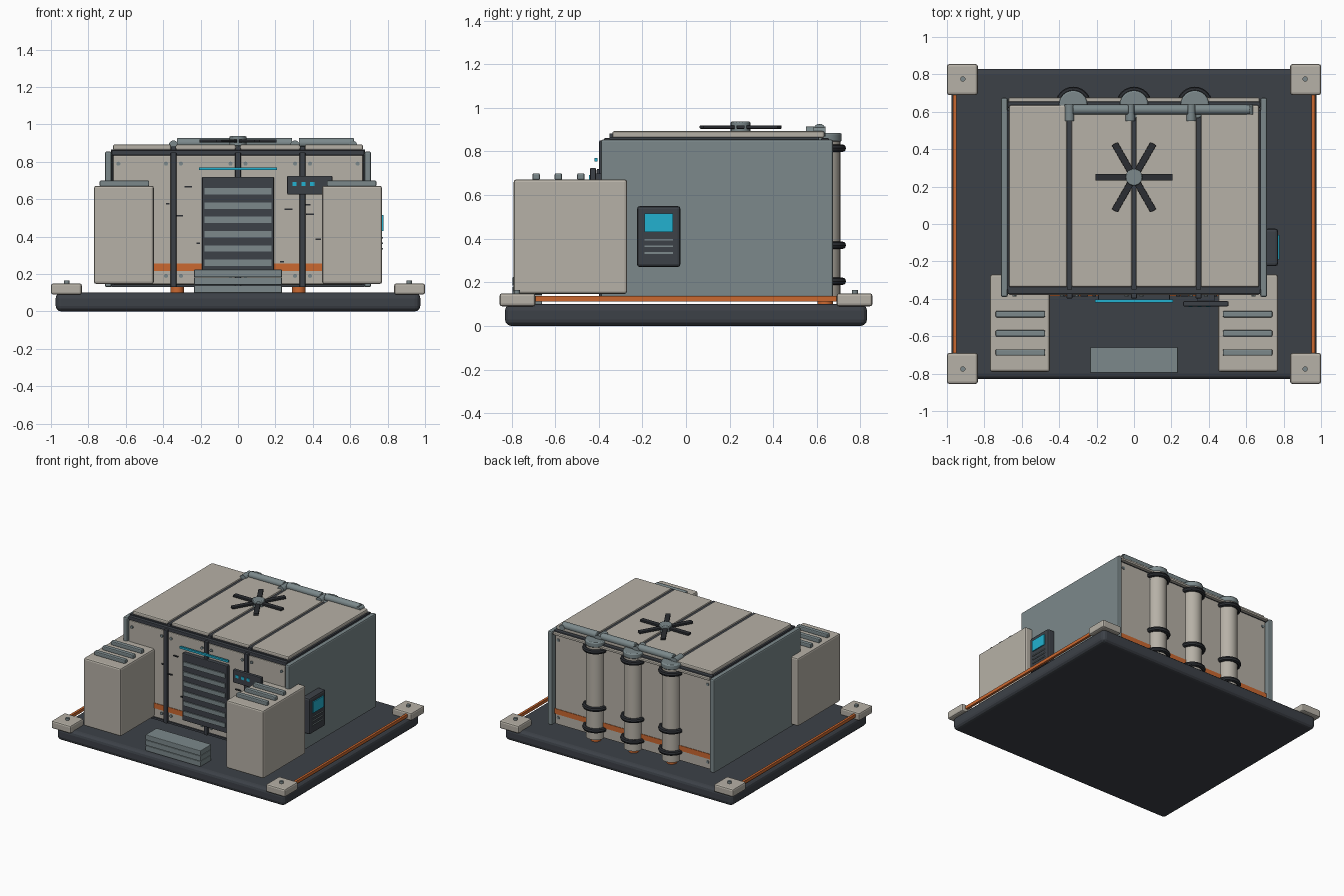
import bpy, math
from mathutils import Vector

if "Cube" in bpy.data.objects:
    bpy.data.objects.remove(bpy.data.objects["Cube"])


def mat(name, r, g, b):
    m = bpy.data.materials.new(name)
    m.diffuse_color = (r, g, b, 1)
    m.use_nodes = True
    m.node_tree.nodes["Principled BSDF"].inputs["Base Color"].default_value = m.diffuse_color
    return m


BEIGE = mat("warm beige", .47, .44, .385)
GREY = mat("blue grey", .20, .25, .26)
DARK = mat("charcoal", .046, .053, .064)
BLACK = mat("near black", .024, .027, .032)
ORANGE = mat("orange", .60, .14, .03)
CYAN = mat("cyan", .016, .44, .63)


def finish(ob, name, m, bevel=0, segs=2):
    ob.name = name
    ob.data.materials.append(m)
    if bevel:
        mod = ob.modifiers.new("bevel", 'BEVEL')
        mod.width, mod.segments = bevel, segs
    return ob


# Box from its min and max extents
def box(name, m, x, y, z, bevel=0, segs=2):
    bpy.ops.mesh.primitive_cube_add(size=1)
    ob = bpy.context.object
    for v in ob.data.vertices:
        v.co = [lim[0] if c < 0 else lim[1] for c, lim in zip(v.co, (x, y, z))]
    return finish(ob, name, m, bevel, segs)


# Cylinder between two points
def rod(name, m, a, b, r, sides=20, bevel=0):
    a, b = Vector(a), Vector(b)
    bpy.ops.mesh.primitive_cylinder_add(vertices=sides, radius=r, depth=(b - a).length, location=(a + b) / 2)
    ob = bpy.context.object
    ob.rotation_euler = (b - a).to_track_quat('Z', 'Y').to_euler()
    bpy.ops.object.shade_smooth_by_angle()
    return finish(ob, name, m, bevel)


def mirror_x(lo, hi, s):
    return (lo, hi) if s > 0 else (-hi, -lo)


# Foundation slab with corner pads, bolts and side rails
box("foundation", DARK, (-.975, .975), (-.83, .83), (0, .1), .03, 3)
for s in (-1, 1):
    for t in (-1, 1):
        box("corner_pad", BEIGE, mirror_x(.835, 1, s), mirror_x(.69, .855, t), (.09, .15), .012)
        rod("corner_bolt", GREY, (s * .915, t * .775, .15), (s * .915, t * .775, .166), .014, 12)
    box("side_rail", ORANGE, mirror_x(.95, .968, s), (-.69, .69), (.113, .137))

# Hall: core, side walls and eaves
box("hall_core", DARK, (-.68, .68), (-.35, .61), (.135, .867))
for s in (-1, 1):
    box("side_wall", GREY, mirror_x(.675, .712, s), (-.39, .675), (.13, .855), .01)
for y in ((-.375, -.335), (.62, .655)):
    box("eave_beam", DARK, (-.675, .675), y, (.835, .862), .005)
box("front_sill", DARK, (-.675, .675), (-.385, -.33), (.13, .145))
box("back_gutter", BEIGE, (-.67, .67), (.65, .675), (.835, .852), .005)

# Wall and roof panels with bolts, in four bays
edges = [-.68, -.345, 0, .345, .68]
for a, b in zip(edges, edges[1:]):
    x = (a + .012, b - .012)
    box("front_panel", BEIGE, x, (-.38, -.34), (.145, .835), .006)
    box("back_panel", BEIGE, x, (.60, .645), (.135, .838), .006)
    box("roof_panel", BEIGE, x, (-.338, .635), (.862, .893), .009)
    for bx in (x[0] + .028, x[1] - .028):
        for bz in (.19, .79):
            rod("front_panel_bolt", GREY, (bx, -.376, bz), (bx, -.388, bz), .011, 10)
            rod("back_panel_bolt", GREY, (bx, .64, bz), (bx, .652, bz), .011, 10)
box("front_stripe", ORANGE, (-.672, .672), (-.384, -.376), (.215, .255))
box("back_stripe", ORANGE, (-.672, .672), (.641, .649), (.215, .255))
for x in edges[1:-1]:
    box("front_rib", DARK, (x - .015, x + .015), (-.398, -.34), (.13, .85), .004)
    box("roof_seam", DARK, (x - .013, x + .013), (-.35, .635), (.85, .882))

# Shutter door with slats, light strip and step
box("door", DARK, (-.192, .192), (-.41, -.35), (.2, .72), .006)
for i in range(6):
    z = .26 + i * .0765
    box("door_slat", GREY, (-.18, .18), (-.418, -.40), (z - .017, z + .017))
box("door_light", CYAN, (-.208, .208), (-.42, -.405), (.755, .77))
for i in range(3):
    box("entry_step", GREY, (-.235, .235), (-.795, -.66), (.1 + i * .042, .14 + i * .042), .004)

# Status display beside the door
box("display", DARK, (.263, .505), (-.44, -.413), (.625, .725), .005)
box("display_mount", DARK, (.34, .43), (-.42, -.37), (.65, .70))
for x in (.303, .35, .397):
    box("display_light", CYAN, (x - .011, x + .011), (-.445, -.436), (.67, .692))

# Small scuffs on the front wall
for x, z, w in ((-.265, .666, .04), (-.315, .512, .04), (-.212, .365, .02), (.27, .547, .045),
                (.367, .57, .04), (.385, .52, .045), (.43, .387, .03), (.235, .266, .02), (-.375, .575, .02)):
    box("wall_scuff", BLACK, (x - w / 2, x + w / 2), (-.388, -.379), (z - .004, z + .004))

# Twin equipment pods with top louvres
for s in (-1, 1):
    box("pod", BEIGE, mirror_x(.45, .77, s), (-.79, -.27), (.147, .672), .012)
    for y in (-.482, -.585, -.687):
        box("pod_louvre", GREY, mirror_x(.475, .74, s), (y - .017, y + .017), (.668, .7), .007)

# Wall console on the right side
box("console", DARK, (.70, .77), (-.225, -.025), (.27, .55), .014)
box("console_screen", CYAN, (.765, .778), (-.19, -.06), (.43, .515))
for z in (.335, .365, .395):
    box("console_key_line", GREY, (.765, .776), (-.19, -.06), (z - .004, z + .004))

# Roof fan
rod("fan_hub", GREY, (0, .25, .885), (0, .25, .937), .045, 20, .005)
for i in range(6):
    blade = box("fan_blade", BLACK, (.03, .207), (-.018, .018), (-.008, .008), .003)
    blade.location = (0, .25, .912)
    blade.rotation_euler = (0, 0, i * math.pi / 3)

# Rear pipes with clamps, caps and roof manifolds
for x, x0, x1 in ((-.325, -.325, -.03), (0, 0, .29), (.325, .325, .62)):
    y = .638
    rod("rear_pipe", BEIGE, (x, y, .13), (x, y, .85), .07, 24)
    rod("pipe_cap", GREY, (x, y, .845), (x, y, .885), .076, 24, .008)
    rod("pipe_foot", ORANGE, (x, y, .1), (x, y, .132), .036, 16)
    for z in (.205, .37, .815):
        bpy.ops.mesh.primitive_torus_add(location=(x, y, z), major_radius=.078, minor_radius=.018,
                                         major_segments=24, minor_segments=8)
        bpy.ops.object.shade_smooth_by_angle()
        finish(bpy.context.object, "pipe_clamp", BLACK)
    rod("pipe_elbow", GREY, (x - .02, .55, .888), (x - .02, .64, .888), .026, 16)
    rod("roof_manifold", GREY, (x0, .612, .9), (x1, .612, .9), .027, 16, .004)
rod("manifold_end", GREY, (.615, .585, .89), (.615, .64, .89), .022, 16)
